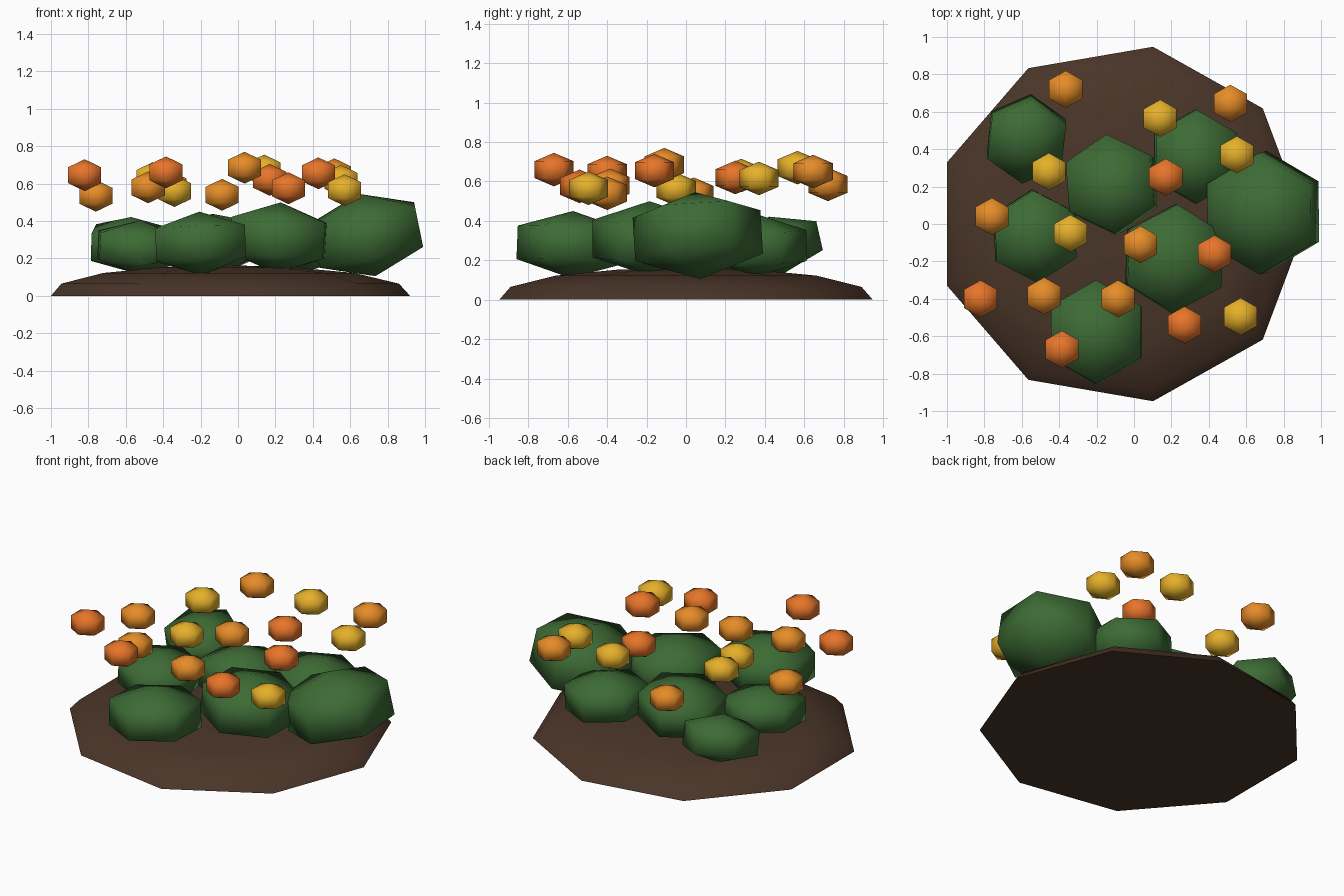
import bpy, bmesh, math
from mathutils import Matrix, Euler

if "Cube" in bpy.data.objects:
    bpy.data.objects.remove(bpy.data.objects["Cube"])


def material(name, hexcol):
    def lin(v):
        v /= 255
        return v / 12.92 if v <= 0.04045 else ((v + 0.055) / 1.055) ** 2.4
    m = bpy.data.materials.new(name)
    m.diffuse_color = [lin(int(hexcol[i:i + 2], 16)) for i in (0, 2, 4)] + [1]
    m.use_nodes = True
    m.node_tree.nodes["Principled BSDF"].inputs["Base Color"].default_value = m.diffuse_color
    return m


SOIL = material("soil brown", "4a3528")
GREEN = material("leaf green", "3d6b35")
DARK = material("deep orange", "e8752a")
MID = material("warm orange", "e68c28")
YELLOW = material("golden yellow", "e6b02a")


def revolve(name, profile, sides, start, mat):
    """Stack of (radius, height) rings; zero radius makes a single pole."""
    bm = bmesh.new()
    rings = []
    for r, z in profile:
        n = sides if r else 1
        angles = [start + math.tau * i / sides for i in range(n)]
        rings.append([bm.verts.new((r * math.cos(a), r * math.sin(a), z)) for a in angles])
    for lo, hi in zip(rings, rings[1:]):
        for i in range(sides):
            j = (i + 1) % sides
            quad = [lo[i % len(lo)], lo[j % len(lo)], hi[j % len(hi)], hi[i % len(hi)]]
            bm.faces.new(list(dict.fromkeys(quad)))
    if len(rings[0]) > 1:
        bm.faces.new(rings[0][::-1])
    bmesh.ops.recalc_face_normals(bm, faces=bm.faces)
    for f in bm.faces:
        f.smooth = len(f.verts) < 5
    for e in bm.edges:
        e.smooth = all(f.smooth for f in e.link_faces)
    me = bpy.data.meshes.new(name)
    bm.to_mesh(me)
    bm.free()
    me.materials.append(mat)
    ob = bpy.data.objects.new(name, me)
    bpy.context.collection.objects.link(ob)
    return ob


def blob(name, centre, radii, mat, tilt=(0, 0, 0)):
    """Six-sided squashed ball with two rings and two poles."""
    ob = revolve(name, [(0, -1), (0.866, -0.5), (0.866, 0.5), (0, 1)], 6, math.pi / 6, mat)
    ob.data.transform(Euler(tilt).to_matrix().to_4x4() @ Matrix.Diagonal((*radii, 1)))
    ob.location = centre
    return ob


# Soil mound: nine-sided flattened dome
mound = revolve("soil_mound", [(1, 0), (0.94, 0.065), (0.7, 0.122), (0.37, 0.152), (0, 0.165)],
                9, 0, SOIL)
mound.data.transform(Matrix.Translation((-0.07, 0, 0)) @ Matrix.Diagonal((0.99, 0.962, 1, 1)))

# Leafy bushes: centre, horizontal radius, half height, tilt
bushes = [
    ((0.69, 0.06, 0.325), 0.375, 0.225, (0.06, -0.2, 0.0)),
    ((0.33, 0.36, 0.275), 0.29, 0.158, (0.0, 0.06, 0.0)),
    ((-0.12, 0.21, 0.275), 0.305, 0.165, (-0.1, -0.1, 0.08)),
    ((0.215, -0.185, 0.31), 0.335, 0.19, (0.0, 0.07, -0.04)),
    ((-0.20, -0.58, 0.28), 0.32, 0.17, (-0.04, -0.04, 0.0)),
    ((-0.53, -0.065, 0.26), 0.285, 0.145, (0.05, 0.05, 0.05)),
    ((-0.575, 0.455, 0.275), 0.265, 0.15, (0.22, 0.05, -0.1)),
]
for i, (c, r, h, tilt) in enumerate(bushes):
    blob(f"bush_{i + 1}", c, (r, r, h), GREEN, tilt)

# Floating blossoms in three shades
blossoms = {
    DARK: [(0.17, 0.25, 0.62), (0.43, -0.16, 0.655), (-0.82, -0.40, 0.645),
           (0.27, -0.54, 0.575), (-0.385, -0.67, 0.66)],
    MID: [(-0.365, 0.72, 0.585), (0.515, 0.645, 0.65), (-0.76, 0.04, 0.535),
          (0.035, -0.11, 0.685), (-0.48, -0.385, 0.58), (-0.085, -0.40, 0.54)],
    YELLOW: [(0.14, 0.565, 0.67), (0.55, 0.37, 0.615), (-0.455, 0.28, 0.63),
             (-0.34, -0.05, 0.56), (0.57, -0.495, 0.565)],
}
for mat, places in blossoms.items():
    for p in places:
        blob("blossom", p, (0.118, 0.115, 0.085), mat)
